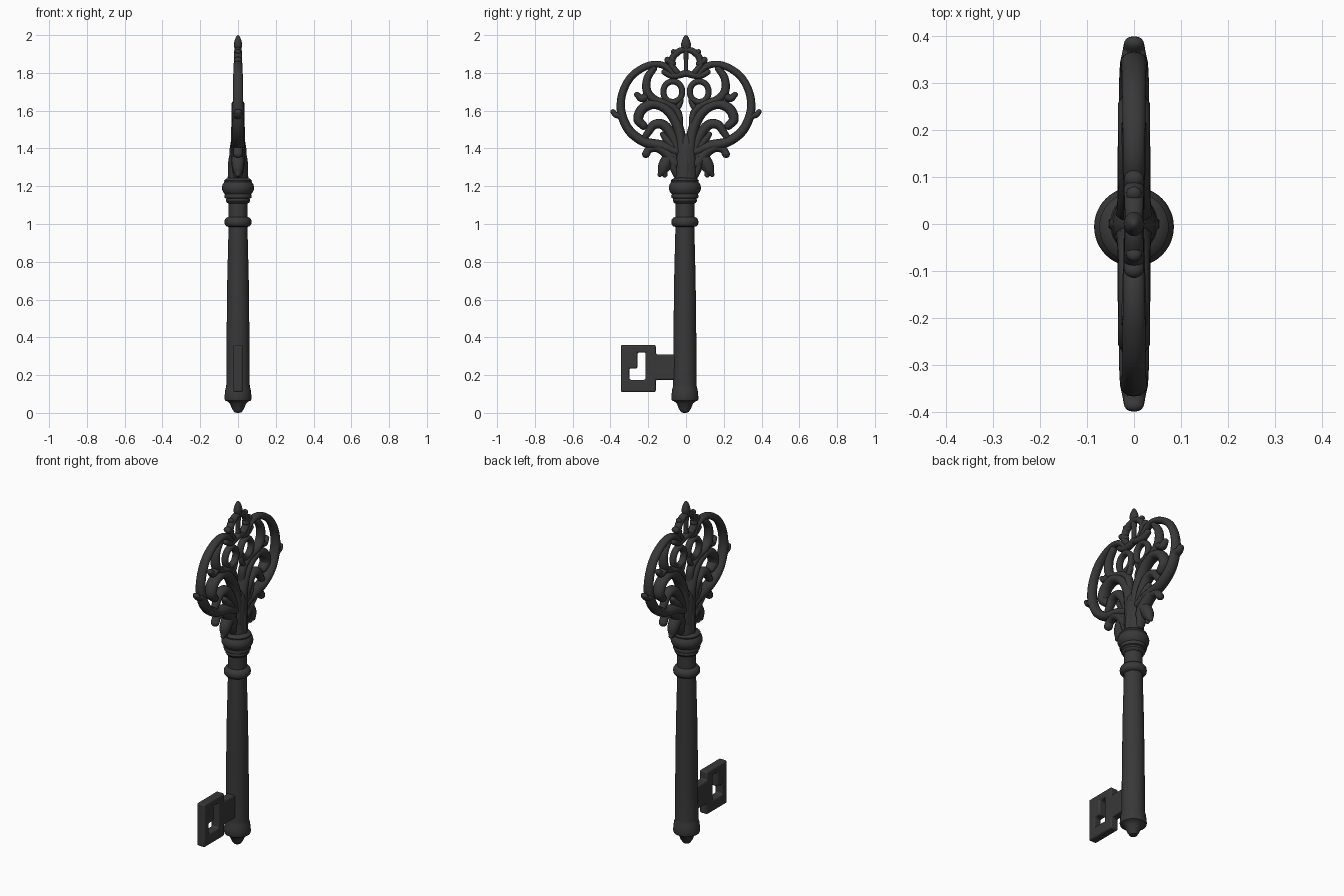
import bpy, bmesh, math
from mathutils import Vector

iron = bpy.data.materials.new("dark_iron")
iron.diffuse_color = (0.04, 0.04, 0.04, 1)


def finish(name, bm, angle=40):
    bmesh.ops.recalc_face_normals(bm, faces=bm.faces)
    me = bpy.data.meshes.new(name)
    bm.to_mesh(me)
    bm.free()
    ob = bpy.data.objects.new(name, me)
    bpy.context.collection.objects.link(ob)
    me.materials.append(iron)
    bpy.ops.object.select_all(action='DESELECT')
    ob.select_set(True)
    bpy.context.view_layer.objects.active = ob
    bpy.ops.object.shade_smooth_by_angle(angle=math.radians(angle))
    return ob


def skin(bm, rings):
    loops = [[bm.verts.new(p) for p in r] for r in rings]
    n = len(loops[0])
    for a, b in zip(loops, loops[1:]):
        for i in range(n):
            bm.faces.new((a[i], a[(i + 1) % n], b[(i + 1) % n], b[i]))
    bm.faces.new(loops[0])
    bm.faces.new(loops[-1])


def lathe(name, profile, cy=0.0, sides=48, sx=1.0):
    bm = bmesh.new()
    ang = [2 * math.pi * i / sides for i in range(sides)]
    skin(bm, [[(r * sx * math.cos(a), cy + r * math.sin(a), z) for a in ang] for r, z in profile])
    return finish(name, bm)


def spline(pts, steps=7):
    p = [Vector(q) for q in pts]
    p = [2 * p[0] - p[1]] + p + [2 * p[-1] - p[-2]]
    out = []
    for a, b, c, d in zip(p, p[1:], p[2:], p[3:]):
        for k in range(steps):
            t = k / steps
            out.append(0.5 * (2 * b + (c - a) * t + (2 * a - 5 * b + 4 * c - d) * t * t
                              + (3 * b - a - 3 * c + d) * t ** 3))
    return out + [p[-2]]


def scroll(name, pts, thick=1.2, mirror=True, sides=14):
    """Tapered tube in the bow plane; points are (y, z, radius)."""
    s = spline(pts)
    d0 = (s[0] - s[1]).xy.normalized()
    d1 = (s[-1] - s[-2]).xy.normalized()

    def cap(p, d):
        return [Vector((p.x + d.x * p.z * math.sin(u), p.y + d.y * p.z * math.sin(u), p.z * math.cos(u)))
                for u in (0.5, 1.0, 1.4)]
    s = cap(s[0], d0)[::-1] + s + cap(s[-1], d1)
    bm = bmesh.new()
    for sign in ((1, -1) if mirror else (1,)):
        rings = []
        for i, p in enumerate(s):
            t = (s[min(i + 1, len(s) - 1)] - s[max(i - 1, 0)]).xy.normalized()
            ring = []
            for k in range(sides):
                a = 2 * math.pi * k / sides
                c, e = math.cos(a) * p.z, math.sin(a) * p.z * thick
                ring.append((e, sign * (p.x - t.y * c), p.y + t.x * c))
            rings.append(ring)
        skin(bm, rings)
    return finish(name, bm, 60)


# Turned shaft with tip, ring and collar
lathe("shaft", [
    (.006, 0), (.02, .004), (.032, .022), (.043, .05), (.055, .06), (.069, .066), (.072, .076),
    (.070, .10), (.067, .125), (.063, .138), (.062, .15), (.061, .36), (.057, .7), (.050, .985),
    (.062, .988), (.070, .998), (.072, 1.01), (.070, 1.022), (.062, 1.033), (.050, 1.038),
    (.050, 1.108), (.058, 1.112), (.064, 1.122), (.062, 1.134), (.070, 1.138), (.073, 1.148),
    (.069, 1.158), (.078, 1.168), (.084, 1.182), (.085, 1.195), (.081, 1.211), (.072, 1.222),
    (.074, 1.23), (.066, 1.238), (.05, 1.245)], cy=-.006)

# Bit: outline plate with L-shaped opening
X0, X1 = -.025, .025
ys = [-.345, -.30, -.257, -.214, -.16, -.04]
zs = [.11, .175, .235, .31, .32, .36]
bm = bmesh.new()


def solid(i, j):
    if not (0 <= i < 5 and 0 <= j < 5):
        return False
    if i == 4:
        return j in (1, 2)
    return not ((i in (1, 2) and j == 1) or (i == 2 and j in (2, 3)))


grid = {}


def vert(i, j):
    if (i, j) not in grid:
        grid[i, j] = bm.verts.new((X0, ys[i], zs[j]))
    return grid[i, j]


for i in range(5):
    for j in range(5):
        if solid(i, j):
            bm.faces.new((vert(i, j), vert(i + 1, j), vert(i + 1, j + 1), vert(i, j + 1)))
ext = bmesh.ops.extrude_face_region(bm, geom=bm.faces[:])
for v in ext["geom"]:
    if isinstance(v, bmesh.types.BMVert):
        v.co.x = X1
bit = finish("bit", bm)
bev = bit.modifiers.new("soft_edges", 'BEVEL')
bev.width = .009
bev.segments = 3

# Bow root: flattened core rising from the collar
lathe("bow_root", [(.060, 1.235), (.058, 1.28), (.056, 1.34), (.052, 1.40), (.042, 1.45), (.02, 1.48)],
      sides=28, sx=.85)
scroll("root_rib", [(0, 1.24, .028), (0, 1.34, .026), (0, 1.43, .014)], 2.0, False)

# Outer frame and its side hooks
scroll("outer_frame", [(.05, 1.385, .028), (.13, 1.415, .028), (.22, 1.435, .026), (.30, 1.495, .025),
                       (.342, 1.59, .023), (.337, 1.69, .021), (.29, 1.78, .02), (.21, 1.835, .019),
                       (.14, 1.845, .018), (.09, 1.82, .017), (.065, 1.785, .015)], 1.3)
scroll("side_hook", [(.325, 1.535, .016), (.348, 1.572, .019), (.372, 1.578, .016), (.386, 1.594, .014)], 1.5)

# Large scrolls branching from the stem
scroll("stem_scroll", [(.025, 1.30, .032), (.025, 1.42, .03), (.045, 1.52, .028), (.095, 1.60, .026),
                       (.165, 1.635, .026), (.23, 1.61, .027), (.253, 1.555, .026), (.225, 1.52, .022)], 1.3)
scroll("inner_leaf", [(.045, 1.39, .026), (.075, 1.47, .027), (.12, 1.525, .026), (.17, 1.525, .024),
                      (.20, 1.485, .020), (.22, 1.455, .016)], 1.2)
scroll("leaf_curl", [(.07, 1.41, .024), (.10, 1.445, .022), (.125, 1.475, .014)], 1.3)

# Upper scrolls, rings and hooks
scroll("upper_scroll", [(.035, 1.50, .018), (.04, 1.585, .019), (.09, 1.635, .02), (.16, 1.655, .022),
                        (.205, 1.70, .023), (.205, 1.77, .021), (.17, 1.825, .018)], 1.2)
scroll("upper_hook", [(.205, 1.68, .02), (.235, 1.665, .02), (.26, 1.685, .015)], 1.2)
ring = [(.07 + .05 * math.cos(a), 1.70 + .055 * math.sin(a), .016)
        for a in [math.radians(-100 + 36 * k) for k in range(11)]]
scroll("eye_ring", ring, 1.25)
scroll("ring_link", [(.025, 1.67, .012), (.03, 1.64, .014), (.05, 1.605, .015)], 1.2)

# Crown at the top
scroll("crown_arch", [(.115, 1.805, .016), (.075, 1.785, .018), (.03, 1.79, .018), (0, 1.80, .018)])
scroll("crown_side", [(.045, 1.80, .016), (.075, 1.84, .018), (.068, 1.885, .018),
                      (.035, 1.915, .017), (0, 1.925, .015)])
scroll("crown_lobe", [(.07, 1.85, .018), (.097, 1.868, .018)])
scroll("crown_shoulder", [(.05, 1.90, .016), (.066, 1.912, .014)])
scroll("crown_bar", [(0, 1.79, .012), (0, 1.85, .011), (0, 1.93, .016)], 1.2, False)
lathe("finial", [(.012, 1.915), (.02, 1.925), (.026, 1.942), (.026, 1.955), (.021, 1.972),
                 (.013, 1.99), (.006, 1.998), (.001, 2.0)], sides=20, sx=.85)

# Acanthus leaves around the base of the bow
scroll("base_curl", [(.06, 1.32, .03), (.10, 1.375, .03), (.15, 1.405, .026), (.195, 1.395, .02),
                     (.212, 1.37, .021)], 1.2)
scroll("hanging_leaf", [(.045, 1.39, .025), (.085, 1.355, .033), (.112, 1.315, .033),
                        (.126, 1.28, .025), (.138, 1.262, .013)], 1.0)
scroll("leaf_lobe", [(.09, 1.32, .026), (.115, 1.285, .022), (.112, 1.26, .014)], .9)
scroll("root_leaf", [(.05, 1.255, .016), (.066, 1.31, .022), (.06, 1.38, .02)], 1.5)
